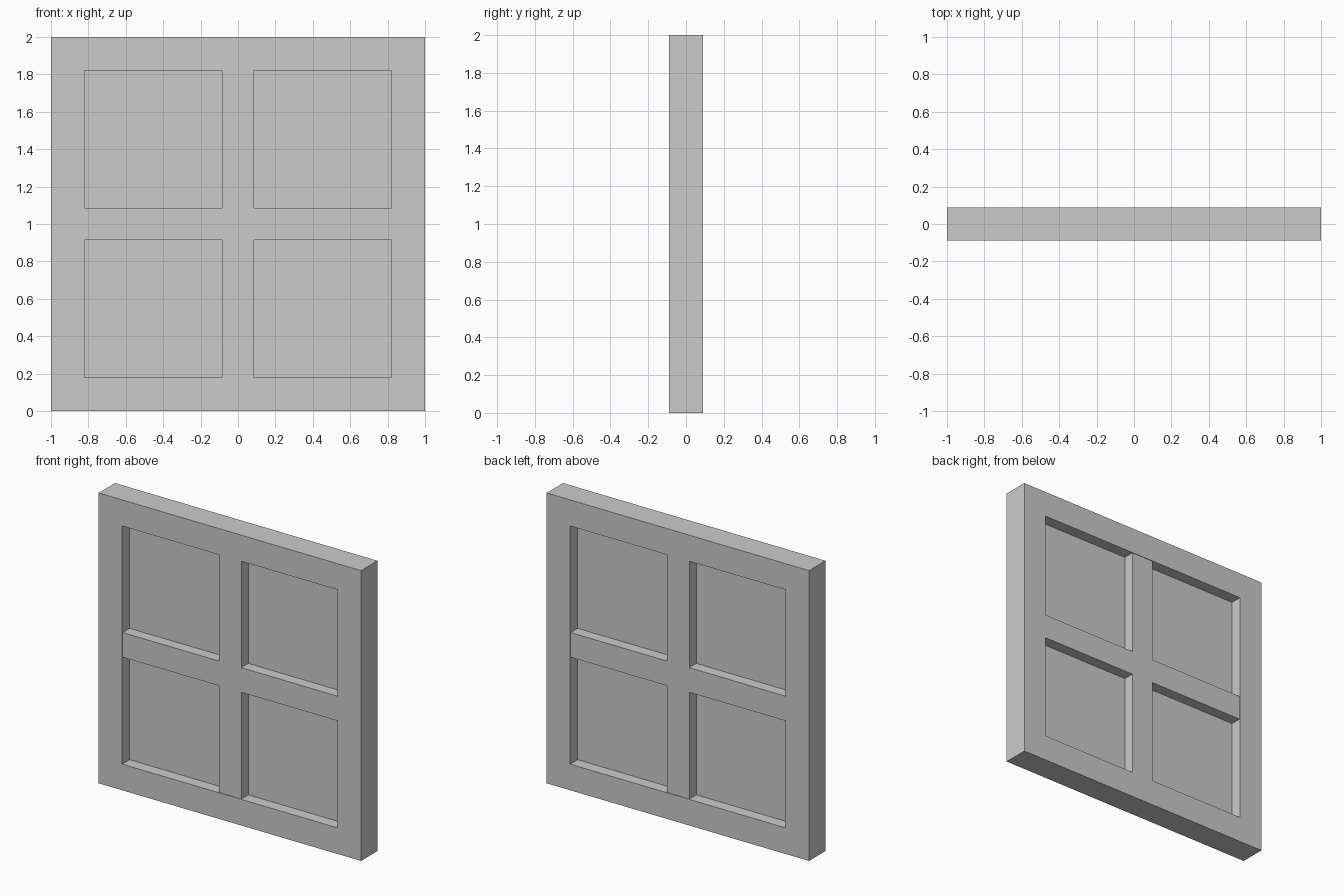
import bpy, bmesh

if "Cube" in bpy.data.objects:
    bpy.data.objects.remove(bpy.data.objects["Cube"])

HALF, INNER, CZ = 1.0, 0.82, 1.0   # outer half size, opening half size, centre height
FRAME_T, BAR_T, BAR_W, PANE_T = 0.178, 0.170, 0.17, 0.018


def make_object(name, bm):
    bmesh.ops.recalc_face_normals(bm, faces=bm.faces[:])
    mesh = bpy.data.meshes.new(name)
    bm.to_mesh(mesh)
    bm.free()
    obj = bpy.data.objects.new(name, mesh)
    bpy.context.collection.objects.link(obj)
    return obj


def prism(name, outline, depth):
    """Extrude an x/z outline through y, centred on y = 0."""
    bm = bmesh.new()
    face = bm.faces.new([bm.verts.new((x, -depth / 2, CZ + z)) for x, z in outline])
    ext = bmesh.ops.extrude_face_region(bm, geom=[face], use_keep_orig=True)
    moved = [v for v in ext["geom"] if isinstance(v, bmesh.types.BMVert)]
    bmesh.ops.translate(bm, verts=moved, vec=(0, depth, 0))
    return make_object(name, bm)


def square_loop(bm, r, y):
    return [bm.verts.new((x * r, y, CZ + z * r))
            for x, z in ((-1, -1), (1, -1), (1, 1), (-1, 1))]


# Outer frame: square ring swept from a rectangular section
bm = bmesh.new()
h = FRAME_T / 2
loops = [square_loop(bm, r, y) for r, y in
         ((HALF, -h), (HALF, h), (INNER, h), (INNER, -h))]
for i in range(4):
    a, b = loops[i], loops[(i + 1) % 4]
    for j in range(4):
        k = (j + 1) % 4
        bm.faces.new((a[j], a[k], b[k], b[j]))
make_object("outer_frame", bm)

# Cross bars, slightly thinner than the frame
w, L = BAR_W / 2, INNER
prism("cross_bars", [(-w, -L), (w, -L), (w, -w), (L, -w), (L, w), (w, w),
                     (w, L), (-w, L), (-w, w), (-L, w), (-L, -w), (-w, -w)], BAR_T)

# Four thin panes set midway in the openings
for side, sx in (("left", -1), ("right", 1)):
    for level, sz in (("lower", -1), ("upper", 1)):
        prism(f"pane_{level}_{side}",
              [(sx * w, sz * w), (sx * L, sz * w), (sx * L, sz * L), (sx * w, sz * L)],
              PANE_T)
